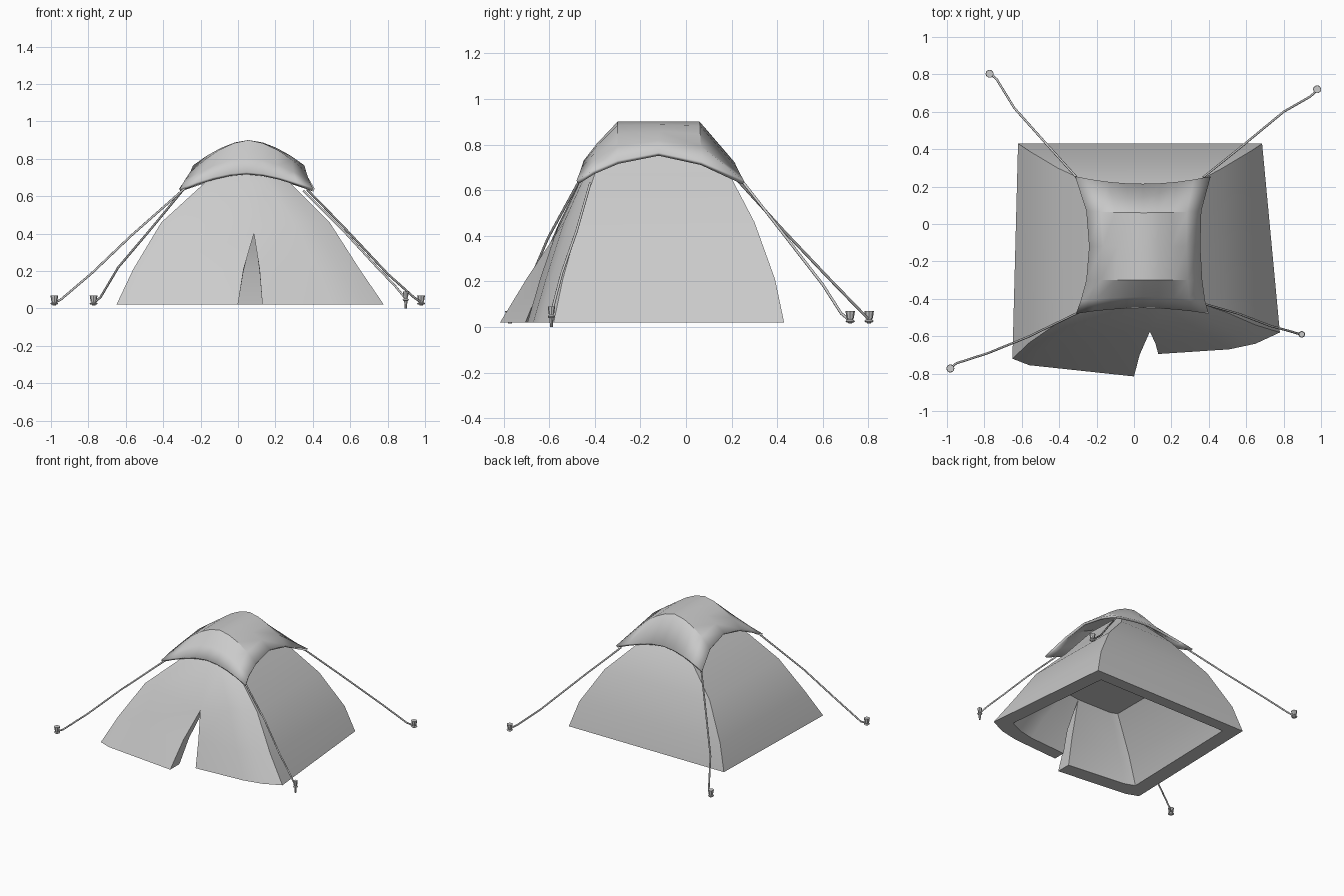
import bpy, bmesh, math

if "Cube" in bpy.data.objects:
    bpy.data.objects.remove(bpy.data.objects["Cube"])


def finish(bm, name, angle=30):
    bmesh.ops.remove_doubles(bm, verts=bm.verts, dist=0.0005)
    bmesh.ops.recalc_face_normals(bm, faces=bm.faces)
    me = bpy.data.meshes.new(name)
    bm.to_mesh(me)
    bm.free()
    ob = bpy.data.objects.new(name, me)
    bpy.context.collection.objects.link(ob)
    bpy.ops.object.select_all(action='DESELECT')
    ob.select_set(True)
    bpy.context.view_layer.objects.active = ob
    bpy.ops.object.shade_smooth_by_angle(angle=math.radians(angle))
    return ob


# Tent body: rings run slit right, front right, back right, back left, front left, slit left
rings = [
    (0.02, [(.13, -.695), (.51, -.67), (.65, -.64), (.78, -.58), (.685, .43),
            (-.62, .43), (-.65, -.72), (-.56, -.755), (0, -.815)]),
    (0.21, [(.115, -.64), (.42, -.615), (.54, -.59), (.65, -.54), (.625, .39),
            (-.56, .39), (-.56, -.635), (-.48, -.665), (.03, -.70)]),
    (0.46, [(.085, -.56), (.30, -.535), (.40, -.51), (.49, -.47), (.475, .30),
            (-.41, .30), (-.41, -.53), (-.33, -.555), (.085, -.56)]),
    (0.67, [(.06, -.45), (.16, -.44), (.22, -.43), (.28, -.40), (.27, .19),
            (-.17, .19), (-.18, -.42), (-.12, -.44), (.06, -.45)]),
    (0.83, [(.05, -.29), (.10, -.29), (.13, -.28), (.16, -.27), (.15, .04),
            (-.06, .04), (-.06, -.27), (-.02, -.29), (.05, -.29)]),
]
# Hollow inside: (z, x scale, y scale) of each inner ring, closed by a flat ceiling
hollow = [(0.02, .84, .84), (0.20, .80, .88), (0.42, .66, .86)]
bm = bmesh.new()
outer = [[bm.verts.new((x, y, z)) for x, y in pts] for z, pts in rings]
for v in (outer[2][0], outer[2][8]):    # top of the door slit
    v.co.y, v.co.z = -.575, .40
inner = [[bm.verts.new((.06 + (x - .06) * sx, -.12 + (y + .12) * sy, z)) for x, y in pts]
         for (z, sx, sy), (_, pts) in zip(hollow, rings)]
for v in (inner[2][0], inner[2][8]):
    v.co.x = .085
for r in range(2):                      # keep the slit full width through the wall
    for side in (0, 8):
        inner[r][side].co.x = outer[r][side].co.x
for shell in (outer, inner):
    for a, b in zip(shell, shell[1:]):
        for i in range(len(a) - 1):
            bm.faces.new((a[i], a[i + 1], b[i + 1], b[i]))
    bm.faces.new(shell[-1])
for i in range(8):                      # ground rim
    bm.faces.new((outer[0][i], inner[0][i], inner[0][i + 1], outer[0][i + 1]))
for side in (0, 8):                     # thickness of the door slit
    for r in range(2):
        bm.faces.new((outer[r][side], outer[r + 1][side], inner[r + 1][side], inner[r][side]))
finish(bm, "tent_body")

# Rain fly: rows of (y middle, y corner, x left, x right, z edge, z middle)
rows = [(-.45, -.48, -.31, .40, .642, .728),
        (-.39, -.41, -.285, .38, .685, .805),
        (-.30, -.30, -.255, .365, .73, .90),
        (-.12, -.12, -.24, .355, .765, .90),
        (.06, .07, -.255, .36, .725, .90),
        (.215, .255, -.315, .41, .64, .72)]
cols = 8
bm = bmesh.new()
grid = []
for ym, yc, xl, xr, ze, zm in rows:
    line = []
    for i in range(cols + 1):
        s = -1 + 2 * i / cols
        line.append(bm.verts.new(((xl + xr) / 2 + s * (xr - xl) / 2,
                                  ym + (yc - ym) * s * s,
                                  zm + (ze - zm) * abs(s) ** 1.7)))
    grid.append(line)
for a, b in zip(grid, grid[1:]):
    for i in range(cols):
        bm.faces.new((a[i], a[i + 1], b[i + 1], b[i]))
fly = finish(bm, "rain_fly", 25)
mod = fly.modifiers.new("thickness", 'SOLIDIFY')
mod.thickness = 0.018
mod.offset = -1 if fly.data.polygons[0].normal.z > 0 else 1


# Guy ropes: thin tubes from the fly corners to the pegs
def rope(name, pts):
    cu = bpy.data.curves.new(name, 'CURVE')
    cu.dimensions = '3D'
    cu.bevel_depth = 0.006
    cu.bevel_resolution = 1
    cu.use_fill_caps = True
    sp = cu.splines.new('POLY')
    sp.points.add(len(pts) - 1)
    for p, co in zip(sp.points, pts):
        p.co = (*co, 1)
    bpy.context.collection.objects.link(bpy.data.objects.new(name, cu))


# Ground peg: shaft, flared head and a rope loop around it
def peg(name, x, y, low, high, r):
    bm = bmesh.new()

    def cone(r1, r2, z1, z2):
        vs = bmesh.ops.create_cone(bm, cap_ends=True, segments=8, radius1=r1, radius2=r2,
                                   depth=z2 - z1)['verts']
        bmesh.ops.translate(bm, verts=vs, vec=(x, y, (z1 + z2) / 2))
    neck = high - 0.032
    cone(r * .4, r * .6, low, neck)
    cone(r * .75, r, neck, high)
    n, m = 10, 4
    R, t = r * .75, .006
    ring = [[bm.verts.new((x + (R + t * math.cos(b)) * math.cos(a),
                           y + (R + t * math.cos(b)) * math.sin(a),
                           neck - .012 + t * math.sin(b)))
             for b in [math.tau * j / m for j in range(m)]]
            for a in [math.tau * i / n for i in range(n)]]
    for i in range(n):
        for j in range(m):
            bm.faces.new((ring[i][j], ring[(i + 1) % n][j],
                          ring[(i + 1) % n][(j + 1) % m], ring[i][(j + 1) % m]))
    finish(bm, name)


lines = {
    "front_left": [(-.27, -.46, .655), (-.57, -.605, .39), (-.78, -.69, .19),
                   (-.95, -.745, .045), (-.975, -.765, .035)],
    "front_right": [(.35, -.42, .63), (.56, -.48, .42), (.73, -.545, .235),
                    (.84, -.575, .12), (.89, -.59, .06)],
    "back_left": [(-.28, .22, .65), (-.47, .43, .42), (-.64, .62, .22),
                  (-.735, .775, .06), (-.765, .80, .035)],
    "back_right": [(.37, .25, .635), (.57, .41, .43), (.80, .60, .185),
                   (.94, .68, .06), (.975, .71, .035)],
}
for key, pts in lines.items():
    rope(key + "_guy_rope", pts)
peg("front_left_peg", -.982, -.772, .015, .07, .021)
peg("front_right_peg", .897, -.59, 0, .09, .016)
peg("back_left_peg", -.772, .803, .015, .07, .021)
peg("back_right_peg", .979, .72, .015, .07, .021)
